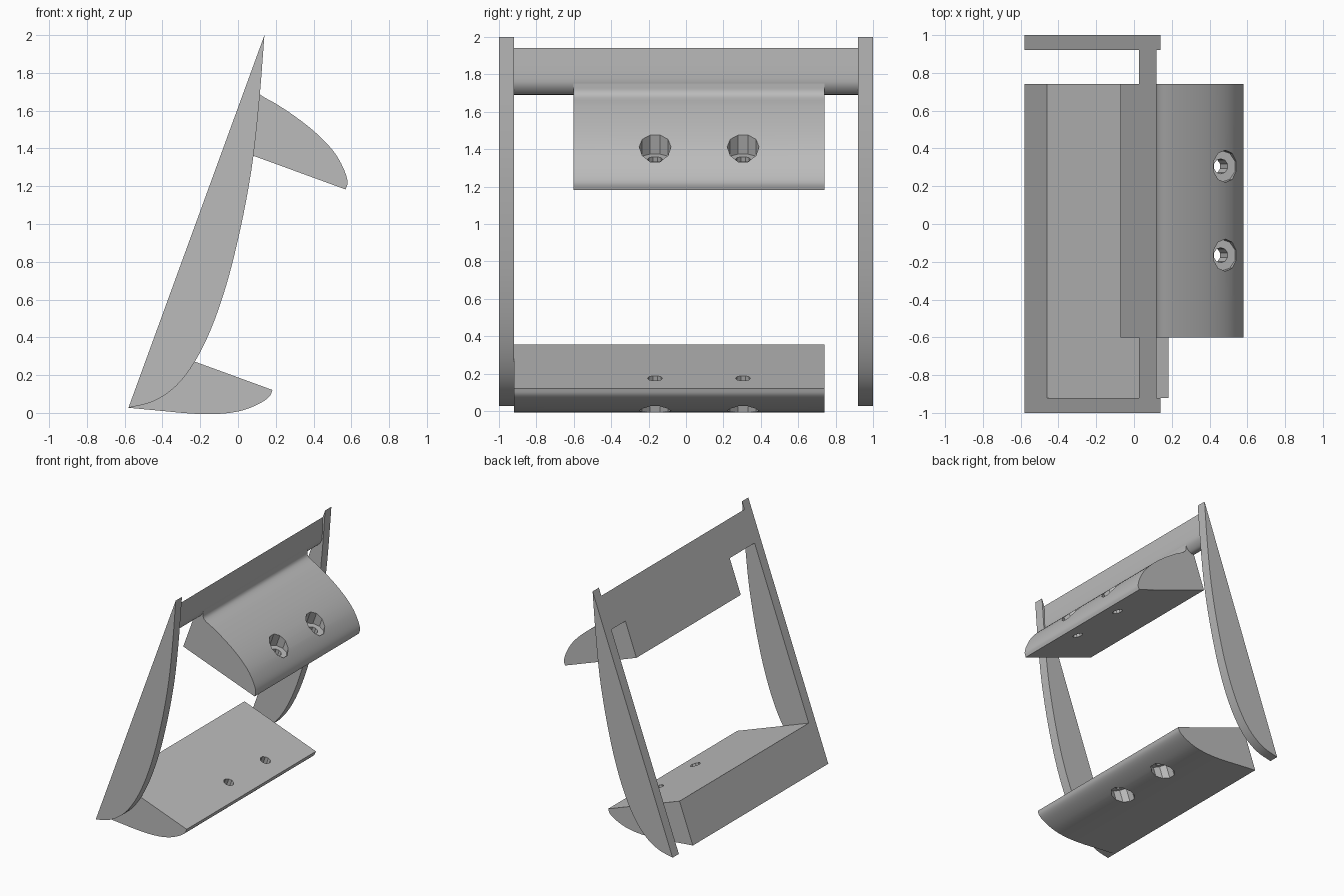
import bpy, bmesh, math
from mathutils import Matrix, Vector

cube = bpy.data.objects.get("Cube")
if cube:
    bpy.data.objects.remove(cube, do_unlink=True)

grey = bpy.data.materials.new("plain grey")
grey.use_nodes = True
COLOR = (0.5, 0.5, 0.5, 1)
grey.diffuse_color = COLOR
grey.node_tree.nodes["Principled BSDF"].inputs["Base Color"].default_value = COLOR

# Leaning frame: local x is depth, local z runs along the straight back
LEAN = Matrix.Translation((-0.58, 0, 0.027)) @ Matrix.Rotation(math.radians(20.05), 4, 'Y')


def spline(pts, steps=4):
    """Smooth curve through the points."""
    p = [Vector(q) for q in pts]
    p = [2 * p[0] - p[1]] + p + [2 * p[-1] - p[-2]]
    out = []
    for a, b, c, d in zip(p, p[1:], p[2:], p[3:]):
        for i in range(steps):
            t = i / steps
            out.append(b + (c - a) * t / 2 + (a * 2 - b * 5 + c * 4 - d) * t * t / 2
                       + (b * 3 - a - c * 3 + d) * t ** 3 / 2)
    return out + [p[-2]]


def finish(name, bm):
    bmesh.ops.recalc_face_normals(bm, faces=bm.faces)
    bm.transform(LEAN)
    mesh = bpy.data.meshes.new(name)
    bm.to_mesh(mesh)
    bm.free()
    mesh.materials.append(grey)
    obj = bpy.data.objects.new(name, mesh)
    bpy.context.collection.objects.link(obj)
    return obj


def prism(name, section, y0, y1):
    bm = bmesh.new()
    face = bm.faces.new([bm.verts.new((u, y0, v)) for u, v in section])
    ext = bmesh.ops.extrude_face_region(bm, geom=[face])
    moved = [g for g in ext["geom"] if isinstance(g, bmesh.types.BMVert)]
    bmesh.ops.translate(bm, verts=moved, vec=(0, y1 - y0, 0))
    return finish(name, bm)


def drill(obj, base, way):
    """Counterbored screw holes; way is the direction of the wide mouth."""
    for y in (-0.165, 0.305):
        for radius, low, high in ((0.04, -0.05, 0.2), (0.085, 0.115, 0.42)):
            bm = bmesh.new()
            pos = Matrix.Translation((0.524, y, base + way * (low + high) / 2))
            bmesh.ops.create_cone(bm, cap_ends=True, segments=10, radius1=radius,
                                  radius2=radius, depth=high - low, matrix=pos)
            cutter = finish("hole_cutter", bm)
            cutter.hide_render = True
            mod = obj.modifiers.new("hole", 'BOOLEAN')
            mod.operation, mod.solver, mod.object = 'DIFFERENCE', 'EXACT', cutter
            bpy.context.view_layer.objects.active = obj
            bpy.ops.object.modifier_apply(modifier=mod.name)
            bpy.data.objects.remove(cutter, do_unlink=True)


# Bowed side plates
bow = spline([(0, 0), (.111, .076), (.196, .192), (.246, .348), (.268, .548), (.264, .791),
              (.238, 1.047), (.203, 1.28), (.16, 1.498), (.089, 1.781), (0, 2.1)])
parts = [prism("front_side_plate", bow, -1, -0.92),
         prism("back_side_plate", bow, 0.92, 1)]

# Top crossbar
bar = spline([(0, 1.77), (.035, 1.79), (.055, 1.84), (.045, 1.9), (0, 2.036)])
parts.append(prism("top_crossbar", bar, -0.92, 0.92))

# Shared rounded outline of the two blocks
nose = [(.684, 0), (.68, .04), (.645, .09), (.58, .15), (.5, .198), (.4, .24), (.29, .274)]

# Upper block, with a fillet running up into the crossbar
TOP = 1.48
upper = spline(nose + [(.18, .3), (.1, .313), (.07, .332), (.058, .365), (.047, .41)])
upper = [(0, 0)] + [tuple(p) for p in upper] + [(.01, .41), (.01, .3), (0, .29)]
upper_block = prism("upper_block", [(u, TOP + h) for u, h in upper], -0.6, 0.74)
drill(upper_block, TOP, 1)

# Lower block, mirrored to face down
LOW = 0.35
lower = [(0, 0)] + [tuple(p) for p in spline(nose + [(.175, .304), (0, .35)])]
lower_block = prism("lower_block", [(u, LOW - h) for u, h in lower], -0.92, 0.74)
drill(lower_block, LOW, -1)

# Smooth curves, crisp corners
bpy.ops.object.select_all(action='DESELECT')
for obj in parts + [upper_block, lower_block]:
    obj.select_set(True)
    bpy.context.view_layer.objects.active = obj
bpy.ops.object.shade_smooth_by_angle(angle=math.radians(30))
